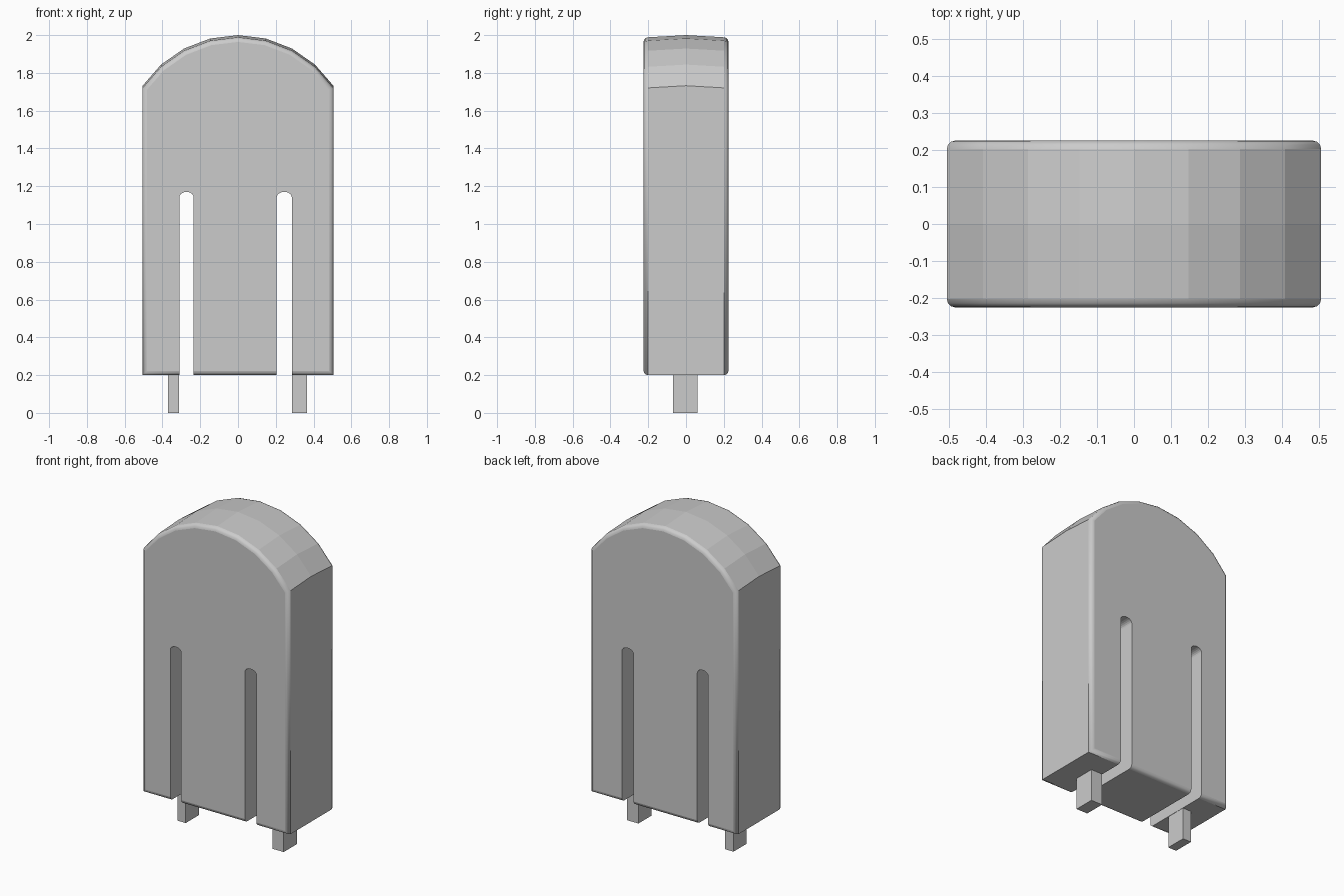
import bpy, bmesh, math

cube = bpy.data.objects.get("Cube")
if cube:
    bpy.data.objects.remove(cube, do_unlink=True)

GREY = (0.6, 0.6, 0.6, 1.0)
mat = bpy.data.materials.new("plain_grey")
mat.use_nodes = True
mat.diffuse_color = GREY
mat.node_tree.nodes["Principled BSDF"].inputs["Base Color"].default_value = GREY

HALF_W, HALF_D, BOTTOM = 0.505, 0.225, 0.2
RADIUS, CENTRE_Z, SEGMENTS = 0.61, 1.39, 8


def make_object(name, bm):
    bmesh.ops.recalc_face_normals(bm, faces=bm.faces)
    mesh = bpy.data.meshes.new(name)
    bm.to_mesh(mesh)
    bm.free()
    mesh.materials.append(mat)
    ob = bpy.data.objects.new(name, mesh)
    bpy.context.collection.objects.link(ob)
    return ob


def prism(name, points, y0, y1):
    """Extrude an x-z outline along y."""
    bm = bmesh.new()
    face = bm.faces.new([bm.verts.new((x, y0, z)) for x, z in points])
    ext = bmesh.ops.extrude_face_region(bm, geom=[face])
    for v in ext["geom"]:
        if isinstance(v, bmesh.types.BMVert):
            v.co.y = y1
    return make_object(name, bm)


# Body: arched outline in three depth stations, the middle one slightly crowned
span = math.asin(HALF_W / RADIUS)
bm = bmesh.new()
rings = []
for y, rise in ((-HALF_D, -0.013), (0, 0), (HALF_D, -0.013)):
    angles = [span * (1 - 2 * i / SEGMENTS) for i in range(SEGMENTS + 1)]
    outline = [(-HALF_W, BOTTOM), (HALF_W, BOTTOM)]
    outline += [(RADIUS * math.sin(a), CENTRE_Z + rise + RADIUS * math.cos(a)) for a in angles]
    rings.append([bm.verts.new((x, y, z)) for x, z in outline])
for a, b in zip(rings, rings[1:]):
    for i in range(len(a)):
        j = (i + 1) % len(a)
        bm.faces.new((a[i], a[j], b[j], b[i]))
bm.faces.new(rings[0])
bm.faces.new(rings[-1])
bmesh.ops.recalc_face_normals(bm, faces=bm.faces)

# Round the front and back rims and the bottom side edges
rim = []
for e in bm.edges:
    p, q = e.verts[0].co, e.verts[1].co
    on_rim = abs(p.y) > 0.1 and p.y == q.y
    on_base = p.z == q.z == BOTTOM and p.x == q.x
    if on_rim or on_base:
        rim.append(e)
bevel = bmesh.ops.bevel(bm, geom=rim, offset=0.023, segments=3, profile=0.5, affect="EDGES")
for f in bevel["faces"]:
    f.smooth = True
crown = [f for f in bm.faces if f.normal.z > 0.3 and not f.smooth]
bmesh.ops.triangulate(bm, faces=crown)
body = make_object("body", bm)

# Two round-topped slots cut right through, open at the bottom
for side, x0, x1 in (("right", -0.31, -0.235), ("left", 0.205, 0.285)):
    mid, half = (x0 + x1) / 2, (x1 - x0) / 2
    arc = [math.pi * i / 10 for i in range(11)]
    points = [(x0, 0.1), (x1, 0.1)]
    points += [(mid + half * math.cos(a), 1.142 + 0.028 * math.sin(a)) for a in arc]
    cutter = prism(side + "_slot_cutter", points, -0.4, 0.4)
    cutter.hide_render = True
    mod = body.modifiers.new(side + "_slot", "BOOLEAN")
    mod.operation, mod.solver, mod.object = "DIFFERENCE", "EXACT", cutter
    bpy.context.view_layer.objects.active = body
    bpy.ops.object.modifier_apply(modifier=mod.name)
    bpy.data.objects.remove(cutter, do_unlink=True)

# Contact pins beside the slots
for side, x0, x1 in (("right", -0.37, -0.312), ("left", 0.287, 0.365)):
    prism(side + "_pin", [(x0, 0), (x1, 0), (x1, 0.25), (x0, 0.25)], -0.07, 0.06)
